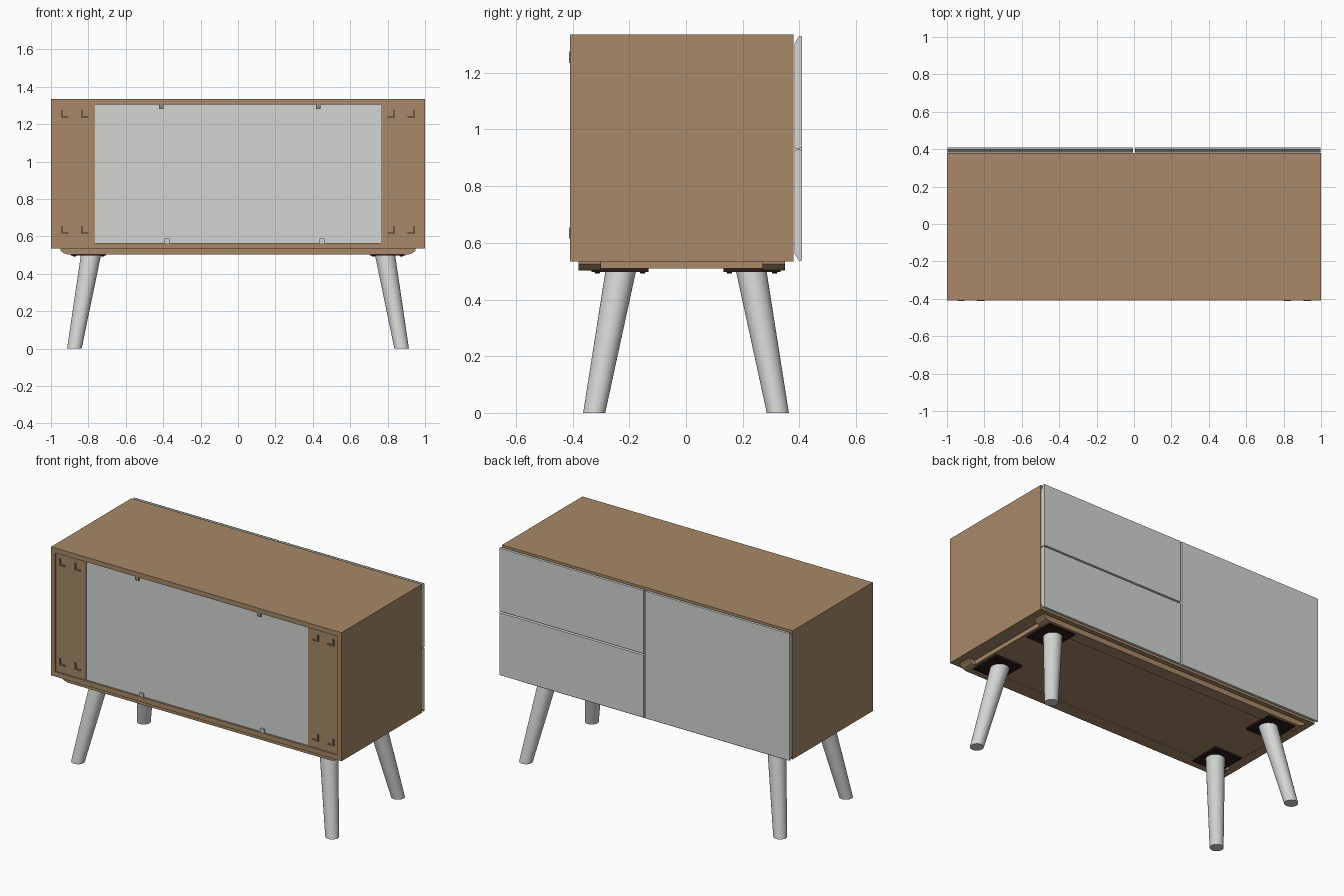
import bpy, bmesh
from mathutils import Vector

cube = bpy.data.objects.get("Cube")
if cube:
    bpy.data.objects.remove(cube, do_unlink=True)


def material(name, rgb):
    m = bpy.data.materials.new(name)
    m.use_nodes = True
    m.diffuse_color = (*rgb, 1)
    m.node_tree.nodes["Principled BSDF"].inputs["Base Color"].default_value = (*rgb, 1)
    return m


wood = material("warm_wood", (0.39, 0.25, 0.14))
paint = material("pale_grey_paint", (0.65, 0.67, 0.64))
iron = material("dark_iron", (0.025, 0.012, 0.01))
metal = material("grey_metal", (0.25, 0.25, 0.24))


def finish(name, bm, mat):
    bmesh.ops.recalc_face_normals(bm, faces=bm.faces)
    me = bpy.data.meshes.new(name)
    bm.to_mesh(me)
    bm.free()
    me.materials.append(mat)
    ob = bpy.data.objects.new(name, me)
    bpy.context.collection.objects.link(ob)
    return ob


def box(name, x, y, z, mat):
    """Box from (min, max) pairs."""
    bm = bmesh.new()
    bmesh.ops.create_cube(bm, size=1)
    for v in bm.verts:
        v.co = [r[0] + (c + 0.5) * (r[1] - r[0]) for c, r in zip(v.co, (x, y, z))]
    return finish(name, bm, mat)


def prism(name, points, extrude, mat):
    """Closed outline pushed along a vector."""
    bm = bmesh.new()
    face = bm.faces.new([bm.verts.new(p) for p in points])
    new = bmesh.ops.extrude_face_region(bm, geom=[face])["geom"]
    verts = [g for g in new if isinstance(g, bmesh.types.BMVert)]
    bmesh.ops.translate(bm, verts=verts, vec=extrude)
    return finish(name, bm, mat)


def tapered(name, low, high, r_low, r_high, mat, sides=32):
    """Slanted cone with level ends."""
    bm = bmesh.new()
    bmesh.ops.create_cone(bm, cap_ends=True, segments=sides, radius1=r_low,
                          radius2=r_high, depth=1)
    low, high = Vector(low), Vector(high)
    for v in bm.verts:
        end = high if v.co.z > 0 else low
        v.co = Vector((v.co.x, v.co.y, 0)) + end
    ob = finish(name, bm, mat)
    bpy.ops.object.select_all(action="DESELECT")
    ob.select_set(True)
    bpy.context.view_layer.objects.active = ob
    bpy.ops.object.shade_smooth_by_angle()
    return ob


# Cabinet shell
depth = (-0.41, 0.38)
inside = (0.565, 1.305)
box("top_panel", (-1, 1), depth, (1.305, 1.335), wood)
box("bottom_panel", (-1, 1), depth, (0.535, 0.565), wood)
box("centre_divider", (-0.015, 0.015), (-0.38, 0.38), inside, wood)
box("rear_panel", (-0.765, 0.765), (-0.398, -0.385), inside, paint)

for s, side in ((-1, "right"), (1, "left")):
    def span(a, b):
        return tuple(sorted((s * a, s * b)))
    box(side + "_side_panel", span(0.972, 1), depth, inside, wood)
    box(side + "_rear_stile", span(0.765, 0.972), (-0.402, -0.385), inside, wood)
    # Small corner fixings on the rear stiles
    for z, level in ((0.635, "lower"), (1.255, "upper")):
        for x, place in ((0.82, "inner"), (0.925, "outer")):
            box(f"{side}_{level}_{place}_fixing", span(x - 0.02, x + 0.02),
                (-0.412, -0.4), (z - 0.02, z - 0.014), wood)
            box(f"{side}_{level}_{place}_fixing_tab", span(x + 0.012, x + 0.02),
                (-0.412, -0.4), (z - 0.02, z + 0.02), wood)

# Clips holding the rear panel
for i, (x, z) in enumerate(((-0.41, 1.292), (0.43, 1.292))):
    box(f"upper_clip_{i}", (x - 0.012, x + 0.012), (-0.408, -0.395),
        (z - 0.01, z + 0.013), metal)
for i, (x, z) in enumerate(((-0.38, 0.578), (0.45, 0.578))):
    box(f"lower_clip_{i}", (x - 0.013, x + 0.013), (-0.408, -0.395),
        (z - 0.013, z + 0.01), paint)


# Door and drawer fronts with finger bevels on the cabinet side
def front(name, x, z, bevel_low, bevel_high):
    lo, hi = z
    outline = [(0.382, lo + bevel_low), (0.4, lo), (0.41, lo + 0.003),
               (0.41, hi - 0.003), (0.4, hi), (0.382, hi - bevel_high)]
    prism(name, [(x[0], y, h) for y, h in outline], (x[1] - x[0], 0, 0), paint)


front("door_front", (-0.998, -0.005), (0.535, 1.331), 0.028, 0.028)
front("lower_drawer_front", (0.005, 0.998), (0.535, 0.929), 0.028, 0.001)
front("upper_drawer_front", (0.005, 0.998), (0.933, 1.331), 0.001, 0.028)

# Base frame: two long rails with chamfered ends, and a centre board
rail = [(-0.95, 0.535), (-0.95, 0.525), (-0.935, 0.512), (-0.91, 0.503)]
rail += [(-x, z) for x, z in reversed(rail)]
for y, name in ((-0.38, "front_rail"), (0.27, "rear_rail")):
    prism(name, [(x, y, z) for x, z in rail], (0, 0.08, 0), wood)
box("base_board", (-0.91, 0.91), (-0.30, 0.27), (0.509, 0.535), wood)

# Splayed legs on mounting plates
for sx, side in ((-1, "right"), (1, "left")):
    for sy, end in ((-1, "front"), (1, "rear")):
        cx, cy = sx * 0.8, sy * 0.233
        box(f"{end}_{side}_leg_plate", (cx - 0.095, cx + 0.095),
            (cy - 0.1, cy + 0.1), (0.498, 0.51), iron)
        for dx in (-1, 1):
            for dy in (-1, 1):
                bx, by = cx + dx * 0.075, cy + dy * 0.08
                tapered(f"{end}_{side}_plate_bolt", (bx, by, 0.492), (bx, by, 0.499),
                        0.007, 0.012, iron, 12)
        tapered(f"{end}_{side}_leg", (sx * 0.875, sy * 0.324, 0),
                (sx * 0.786, sy * 0.23, 0.502), 0.039, 0.054, paint)
